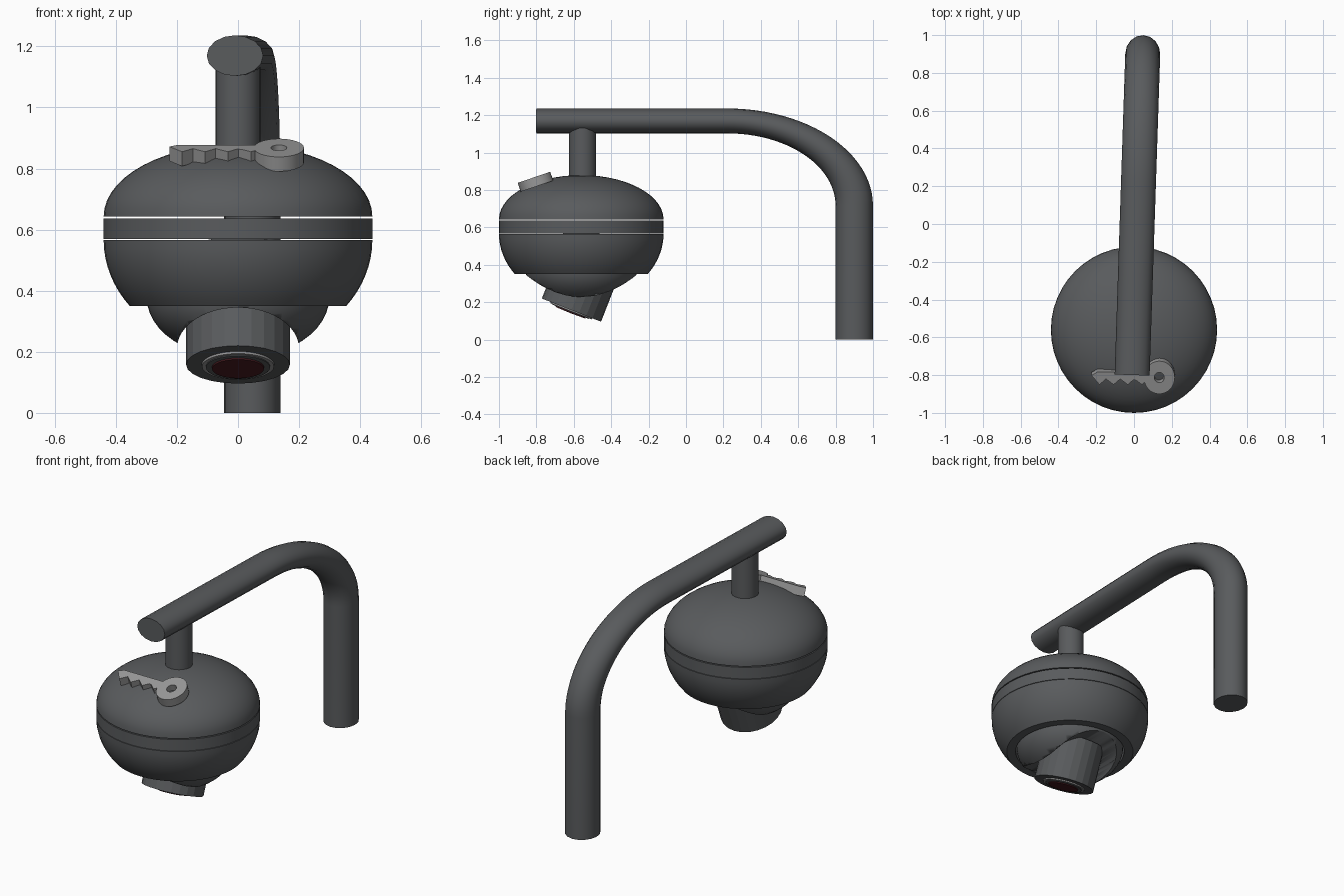
import bpy, bmesh
from math import sin, cos, pi, radians
from mathutils import Vector

if "Cube" in bpy.data.objects:
    bpy.data.objects.remove(bpy.data.objects["Cube"])


def material(name, rgb):
    m = bpy.data.materials.new(name)
    m.diffuse_color = (*rgb, 1)
    m.use_nodes = True
    m.node_tree.nodes["Principled BSDF"].inputs["Base Color"].default_value = m.diffuse_color
    return m


DARK = material("dark_metal", (0.10, 0.105, 0.11))
LIGHT = material("light_metal", (0.32, 0.32, 0.32))
RED = material("red_glass", (0.07, 0.012, 0.016))
CY = -0.56  # y of the lamp housing axis


def finish(ob, mat, smooth=True):
    ob.data.materials.append(mat)
    bpy.ops.object.select_all(action='DESELECT')
    ob.select_set(True)
    bpy.context.view_layer.objects.active = ob
    if smooth:
        bpy.ops.object.shade_smooth_by_angle(angle=radians(30))
    return ob


def new_object(name, bm):
    bmesh.ops.remove_doubles(bm, verts=bm.verts, dist=1e-5)
    bmesh.ops.recalc_face_normals(bm, faces=bm.faces)
    me = bpy.data.meshes.new(name)
    bm.to_mesh(me)
    bm.free()
    ob = bpy.data.objects.new(name, me)
    bpy.context.collection.objects.link(ob)
    return ob


def lathe(name, profile, mat, loc=(0, CY, 0), rot=(0, 0, 0), n=48, smooth=True):
    """Spin (radius, z) points around z."""
    bm = bmesh.new()
    vs = [bm.verts.new((r, 0, z)) for r, z in profile]
    es = [bm.edges.new(p) for p in zip(vs, vs[1:])]
    bmesh.ops.spin(bm, geom=vs + es, cent=(0, 0, 0), axis=(0, 0, 1),
                   angle=2 * pi, steps=n, use_merge=False)
    ob = new_object(name, bm)
    ob.location, ob.rotation_euler = loc, rot
    return finish(ob, mat, smooth)


def arc(rx, rz, zc, a0, a1, n):
    """Elliptic profile; angles in degrees from horizontal."""
    angs = [radians(a0 + (a1 - a0) * i / n) for i in range(n + 1)]
    return [(max(rx * cos(a), 0), zc + rz * sin(a)) for a in angs]


# Bent arm: circular tube path, flattened in z
cu = bpy.data.curves.new("bent_arm", 'CURVE')
cu.dimensions = '3D'
cu.bevel_depth, cu.bevel_resolution, cu.use_fill_caps = 0.1, 6, True
path = [(-0.8, 1.759)] + [(0.22 + 0.68 * sin(a), 1.079 + 0.68 * cos(a))
                          for a in (i * pi / 48 for i in range(25))] + [(0.9, 0)]
sp = cu.splines.new('POLY')
sp.points.add(len(path) - 1)
for p, (y, z) in zip(sp.points, path):
    p.co = (0, y, z, 1)
arm = bpy.data.objects.new("bent_arm", cu)
bpy.context.collection.objects.link(arm)
arm.location.x = 0.0165
arm.rotation_euler.z = -0.033
arm.scale = (0.925, 1, 0.665)
arm.select_set(True)
bpy.context.view_layer.objects.active = arm
bpy.ops.object.convert(target='MESH')
finish(bpy.context.view_layer.objects.active, DARK)

# Housing: stem, dome, band and bowl
lathe("stem", [(0, 0.86), (0.073, 0.86), (0.073, 1.135), (0, 1.135)], DARK,
      loc=(0, CY + 0.007, 0), n=32)
lathe("dome", [(0, 0.643)] + arc(0.44, 0.237, 0.643, 0, 90, 14), DARK)
lathe("band", [(0, 0.569), (0.44, 0.569), (0.44, 0.637), (0, 0.637)], DARK)
lathe("bowl", [(0, 0.566)] + arc(0.44, 0.365, 0.566, 0, -36.3, 8)
      + [(0.305, 0.35), (0.305, 0.45), (0, 0.45)], DARK)

# Ball with a tunnel cut along y
ball = lathe("ball", arc(0.299, 0.2, 0.378, -90, 90, 24), DARK)
cutter = lathe("tunnel_cutter", [(0, -0.5), (0.2, -0.5), (0.2, 0.5), (0, 0.5)], DARK,
               loc=(0, CY, 0.21), rot=(pi / 2, 0, 0))
cutter.scale.y = 0.675
cutter.hide_render = True
mod = ball.modifiers.new("tunnel", 'BOOLEAN')
mod.operation, mod.object, mod.solver = 'DIFFERENCE', cutter, 'EXACT'
bpy.context.view_layer.update()
bpy.context.view_layer.objects.active = ball
bpy.ops.object.modifier_apply(modifier="tunnel")
bpy.data.objects.remove(cutter)

# Tilted lens barrel, local -z is the viewing direction
face, tilt = (0, -0.6125, 0.158), (radians(-21.4), 0, 0)
lathe("lens_barrel", [(0, 0), (0.17, 0), (0.17, 0.25), (0, 0.25)], DARK,
      face, tilt, 24, False)
lathe("lens_ring", [(0, 0.01), (0.12, 0.01), (0.118, -0.007), (0, -0.007)], LIGHT,
      face, tilt, 32)
lathe("lens_rim", [(0, 0), (0.107, 0), (0.105, -0.010), (0, -0.010)], DARK,
      face, tilt, 32)
lathe("lens_glass", [(0, 0), (0.087, 0), (0.085, -0.015), (0, -0.017)], RED,
      face, tilt, 32)

# Key lying on the dome: outline extruded downwards
T = 0.05


def prism(bm, top):
    """Extrude a closed outline down by the key thickness."""
    f = bm.faces.new([bm.verts.new((x, y, 0)) for x, y in top])
    r = bmesh.ops.extrude_face_region(bm, geom=[f], use_keep_orig=True)
    low = [v for v in r["geom"] if isinstance(v, bmesh.types.BMVert)]
    bmesh.ops.translate(bm, verts=low, vec=Vector((0, 0, -T)))


def place_key(ob):
    ob.location = (0, -0.813, 0.868)
    ob.rotation_euler.x = radians(19)
    return finish(ob, LIGHT)


teeth = []
for i in range(4):
    x = -0.183 + 0.075 * i
    teeth += [(x, -0.04), (x + 0.035, -0.008)]
bm = bmesh.new()
prism(bm, [(-0.225, 0.012), (-0.195, 0.03), (0.075, 0.03), (0.075, -0.03)]
      [:1] + teeth + [(0.075, -0.03), (0.075, 0.03), (-0.195, 0.03)])
place_key(new_object("key_blade", bm))

bm = bmesh.new()
N = 32
rings = [[bm.verts.new((0.134 + rx * cos(2 * pi * i / N), ry * sin(2 * pi * i / N), z))
          for i in range(N)]
         for rx, ry, z in ((0.082, 0.092, 0), (0.082, 0.092, -T),
                           (0.026, 0.029, -T), (0.026, 0.029, 0))]
for k in range(4):
    a, b = rings[k], rings[(k + 1) % 4]
    for i in range(N):
        j = (i + 1) % N
        bm.faces.new((a[i], a[j], b[j], b[i]))
place_key(new_object("key_head", bm))
